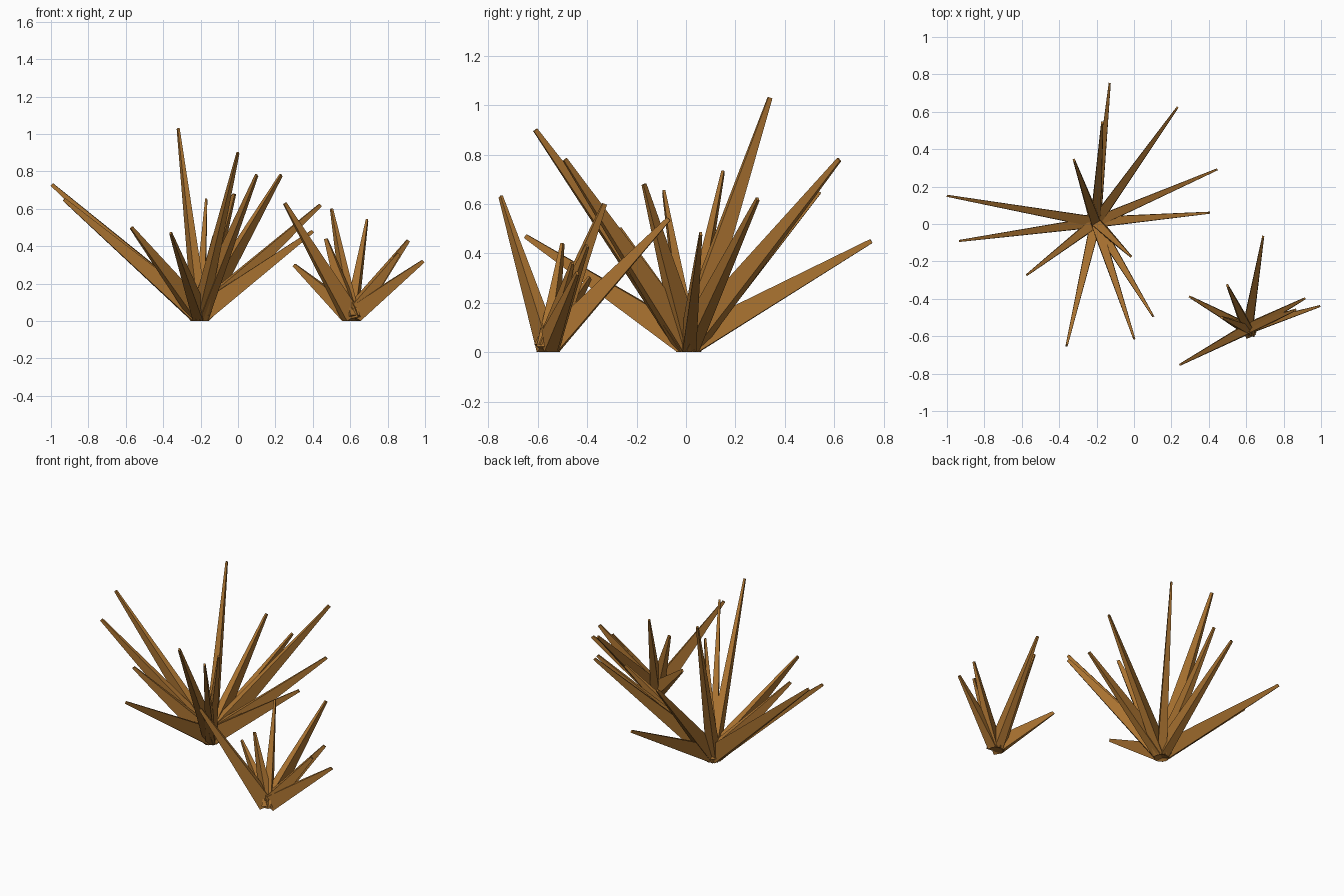
import bpy
import bmesh
from mathutils import Vector

default_cube = bpy.data.objects.get("Cube")
if default_cube:
    bpy.data.objects.remove(default_cube, do_unlink=True)

# One dry straw brown for every blade
straw = bpy.data.materials.new("dry_straw_brown")
straw.use_nodes = True
colour = (0.40, 0.17, 0.03, 1.0)
straw.diffuse_color = colour
shader = next(n for n in straw.node_tree.nodes if n.type == 'BSDF_PRINCIPLED')
shader.inputs["Base Color"].default_value = colour


def section(bm, low, side, up, width, depth):
    """Rectangular cross-section standing on its lower edge."""
    half = side * width / 2
    corners = (low - half, low + half, low + half + up * depth, low - half + up * depth)
    return [bm.verts.new(c) for c in corners]


def add_blade(bm, centre, tip, ring, width, depth):
    """Tapered four-sided blade leaning outward from the clump's foot."""
    centre, tip = Vector(centre), Vector(tip)
    outward = tip - centre
    outward.z = 0
    outward.normalize()
    foot = centre + outward * ring
    axis = (tip - foot).normalized()
    side = axis.cross(Vector((0, 0, 1))).normalized()
    up = side.cross(axis)
    base = section(bm, foot, side, up, width, depth)
    end = section(bm, tip - up * 0.009, side, up, 0.011, 0.018)
    bm.faces.new(base)
    bm.faces.new(end)
    for i in range(4):
        j = (i + 1) % 4
        bm.faces.new((base[i], base[j], end[j], end[i]))


def build_clump(name, centre, tips, ring, width, depth):
    """One clump of blades, joined in a single flat-shaded mesh."""
    bm = bmesh.new()
    for tip in tips:
        add_blade(bm, centre, tip, ring, width, depth)
    bmesh.ops.recalc_face_normals(bm, faces=bm.faces)
    mesh = bpy.data.meshes.new(name)
    bm.to_mesh(mesh)
    bm.free()
    mesh.materials.append(straw)
    clump = bpy.data.objects.new(name, mesh)
    bpy.context.scene.collection.objects.link(clump)
    return clump


# Blade tips, listed around each clump
large_tips = [
    (-.13, .75, .45), (.23, .62, .78), (.44, .29, .62), (.4, .06, .48),
    (-.02, -.17, .68), (.1, -.49, .78), (0, -.61, .9), (-.36, -.65, .47),
    (-.57, -.27, .5), (-.93, -.09, .65), (-.995, .15, .73),
    (-.32, .34, 1.03), (-.17, .54, .65),
]
small_tips = [
    (.69, -.07, .54), (.5, -.33, .6), (.3, -.39, .3), (.25, -.75, .63),
    (.47, -.5, .44), (.86, -.46, .36), (.91, -.4, .43), (.99, -.44, .32),
]
build_clump("large_grass_clump", (-.205, .01, 0), large_tips, 0.04, 0.056, 0.105)
build_clump("small_grass_clump", (.607, -.56, 0), small_tips, 0.042, 0.055, 0.095)
